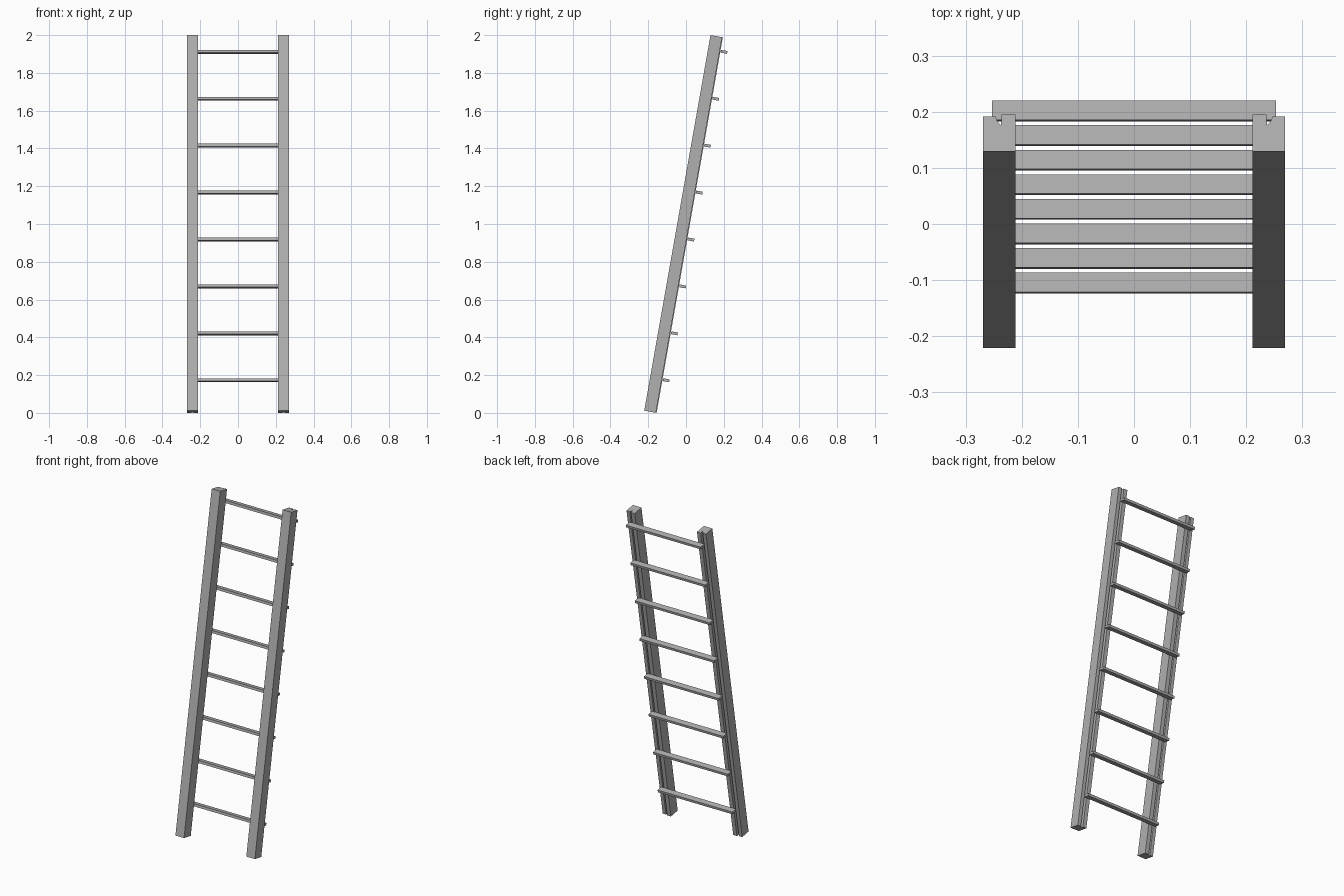
import bpy, bmesh, math
from mathutils import Matrix

if "Cube" in bpy.data.objects:
    bpy.data.objects.remove(bpy.data.objects["Cube"])

# Lean frame: local x = width, y = depth to the back, z = along the rails
LEAN = Matrix.Translation((0, -0.221, 0.0115)) @ Matrix.Rotation(math.radians(-10), 4, 'X')
LENGTH = 2.019

GREY = bpy.data.materials.new("dark_grey")
GREY.diffuse_color = (0.435, 0.435, 0.435, 1)
GREY.use_nodes = True
GREY.node_tree.nodes["Principled BSDF"].inputs["Base Color"].default_value = GREY.diffuse_color


def extrude_part(name, outline, bottom, top):
    """Extrude an (x, depth) outline along the rail direction."""
    bm = bmesh.new()
    face = bm.faces.new([bm.verts.new((x, y, bottom)) for x, y in outline])
    ext = bmesh.ops.extrude_face_region(bm, geom=[face])
    verts = [v for v in ext["geom"] if isinstance(v, bmesh.types.BMVert)]
    bmesh.ops.translate(bm, verts=verts, vec=(0, 0, top - bottom))
    bmesh.ops.recalc_face_normals(bm, faces=bm.faces)
    bm.transform(LEAN)
    mesh = bpy.data.meshes.new(name)
    bm.to_mesh(mesh)
    bm.free()
    mesh.materials.append(GREY)
    obj = bpy.data.objects.new(name, mesh)
    bpy.context.collection.objects.link(obj)
    return obj


# Side rails with a groove down the back, inner lip slightly deeper
rail = [(0.211, 0), (0.269, 0), (0.269, 0.0625), (0.247, 0.0625), (0.243, 0.053),
        (0.237, 0.047), (0.236, 0.0665), (0.211, 0.0665)]
for name, side in (("right_rail", 1), ("left_rail", -1)):
    extrude_part(name, [(side * x, y) for x, y in rail], 0, LENGTH)

# Flat rungs fixed to the back of the rails
rung = [(-0.253, 0.0685), (0.253, 0.0685), (0.253, 0.1035), (-0.253, 0.1035)]
for i in range(8):
    mid = 0.179 + 0.2522 * i
    extrude_part(f"rung_{i + 1}", rung, mid - 0.0075, mid + 0.0075)
